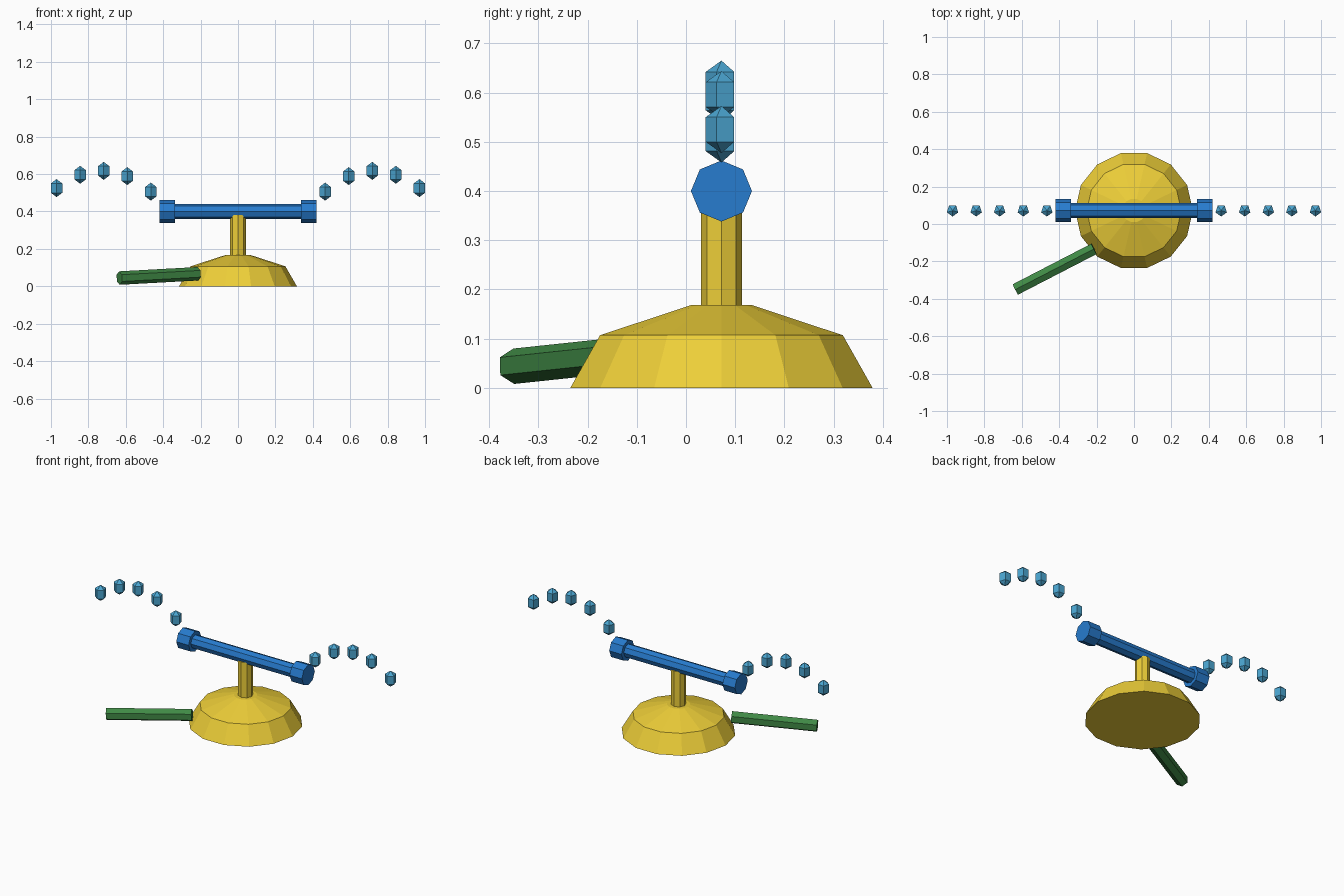
import bpy, bmesh, math
from mathutils import Vector

if "Cube" in bpy.data.objects:
    bpy.data.objects.remove(bpy.data.objects["Cube"])

CY = 0.072  # depth of the sprinkler axis


def material(name, rgb):
    m = bpy.data.materials.new(name)
    m.diffuse_color = (*rgb, 1)
    m.use_nodes = True
    m.node_tree.nodes["Principled BSDF"].inputs["Base Color"].default_value = m.diffuse_color
    return m


YELLOW = material("yellow", (0.85, 0.62, 0.04))
BLUE = material("blue", (0.02, 0.20, 0.62))
GREEN = material("green", (0.05, 0.25, 0.06))
WATER = material("water", (0.07, 0.38, 0.64))


def lathe(name, profile, sides, mat, start=0.0):
    """Faceted solid of revolution about local z; profile is (radius, z), bottom to top."""
    bm = bmesh.new()
    rings = []
    for r, z in profile:
        if r == 0:
            rings.append([bm.verts.new((0, 0, z))] * sides)
        else:
            rings.append([bm.verts.new((r * math.cos(start + math.tau * i / sides),
                                        r * math.sin(start + math.tau * i / sides), z))
                          for i in range(sides)])
    for a, b in zip(rings, rings[1:]):
        for i in range(sides):
            j = (i + 1) % sides
            bm.faces.new(list(dict.fromkeys((a[i], a[j], b[j], b[i]))))
    if profile[0][0]:
        bm.faces.new(rings[0][::-1])
    if profile[-1][0]:
        bm.faces.new(rings[-1])
    bmesh.ops.recalc_face_normals(bm, faces=bm.faces)
    me = bpy.data.meshes.new(name)
    bm.to_mesh(me)
    bm.free()
    me.materials.append(mat)
    ob = bpy.data.objects.new(name, me)
    bpy.context.collection.objects.link(ob)
    return ob


def rod(name, p, q, radius, sides, mat, start=0.0):
    """Straight faceted bar from p to q."""
    p, q = Vector(p), Vector(q)
    ob = lathe(name, [(radius, 0), (radius, (q - p).length)], sides, mat, start)
    ob.location = p
    ob.rotation_euler = (q - p).to_track_quat('Z', 'Y').to_euler()
    return ob


# Stepped base and post
base = lathe("base", [(0.315, 0), (0.253, 0.107), (0.064, 0.168)], 14, YELLOW)
base.location.y = CY
rod("post", (0, CY, 0.16), (0, CY, 0.38), 0.0415, 8, YELLOW)

# Spray bar with end caps
rod("spray_bar", (-0.40, CY, 0.40), (0.40, CY, 0.40), 0.04, 8, BLUE)
for side, s in (("left", -1), ("right", 1)):
    rod(f"{side}_end_cap", (s * 0.338, CY, 0.40), (s * 0.42, CY, 0.40), 0.062, 8, BLUE)

# Hose stub, hexagon with a ridge on top
rod("hose", (-0.634, -0.350, 0.044), (-0.214, -0.133, 0.067), 0.036, 6, GREEN, math.pi / 2)

# Arcs of water drops on both sides
DROP = [(0, -0.048), (0.032, -0.025), (0.032, 0.025), (0, 0.048)]
HEIGHTS = [0.506, 0.589, 0.617, 0.596, 0.525]
for side, s in (("left", -1), ("right", 1)):
    for i, z in enumerate(HEIGHTS):
        drop = lathe(f"{side}_water_drop_{i + 1}", DROP, 5, WATER, -math.pi / 2)
        drop.location = (s * (0.466 + 0.126 * i), CY, z)
